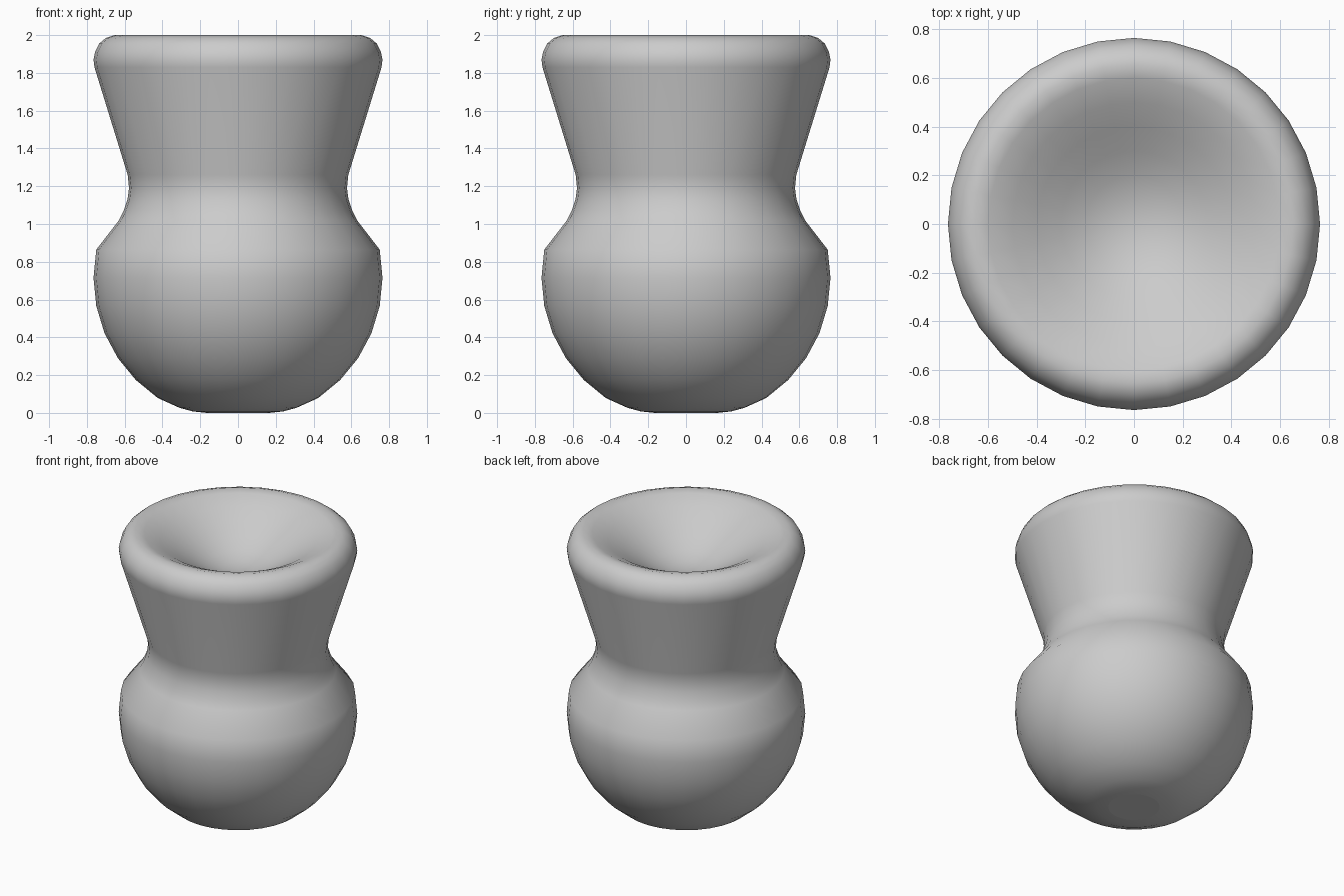
import bpy, bmesh, math

if "Cube" in bpy.data.objects:
    bpy.data.objects.remove(bpy.data.objects["Cube"])

SEGMENTS = 32

# Round body: lower part follows a sphere, flattened at the foot
profile = [(0.165, 0.0), (0.24, 0.008), (0.31, 0.027)]
R, CZ = 0.765, 0.715
for k in range(-5, 2):
    a = math.radians(11.25 * k)
    profile.append((R * math.cos(a), CZ + R * math.sin(a)))

# Waist, flared collar and rounded rim
profile += [(0.63, 1.02), (0.605, 1.07), (0.585, 1.13), (0.577, 1.19), (0.584, 1.26),
            (0.76, 1.83), (0.765, 1.87), (0.757, 1.91), (0.735, 1.955),
            (0.70, 1.985), (0.655, 2.0)]

# Shallow dish in the top
profile += [(0.60, 1.987), (0.50, 1.94), (0.40, 1.88), (0.30, 1.82),
            (0.20, 1.767), (0.10, 1.735)]

bm = bmesh.new()
rings = []
for r, z in profile:
    rings.append([bm.verts.new((r * math.cos(2 * math.pi * i / SEGMENTS),
                                r * math.sin(2 * math.pi * i / SEGMENTS), z))
                  for i in range(SEGMENTS)])
for low, high in zip(rings, rings[1:]):
    for i in range(SEGMENTS):
        j = (i + 1) % SEGMENTS
        bm.faces.new((low[i], low[j], high[j], high[i])).smooth = True

# Dish centre
centre = bm.verts.new((0, 0, 1.725))
for i in range(SEGMENTS):
    bm.faces.new((rings[-1][i], rings[-1][(i + 1) % SEGMENTS], centre)).smooth = True

# Flat foot
bm.faces.new(list(reversed(rings[0]))).smooth = False

mesh = bpy.data.meshes.new("vase_body")
bm.to_mesh(mesh)
bm.free()
vase = bpy.data.objects.new("vase_body", mesh)
bpy.context.collection.objects.link(vase)
